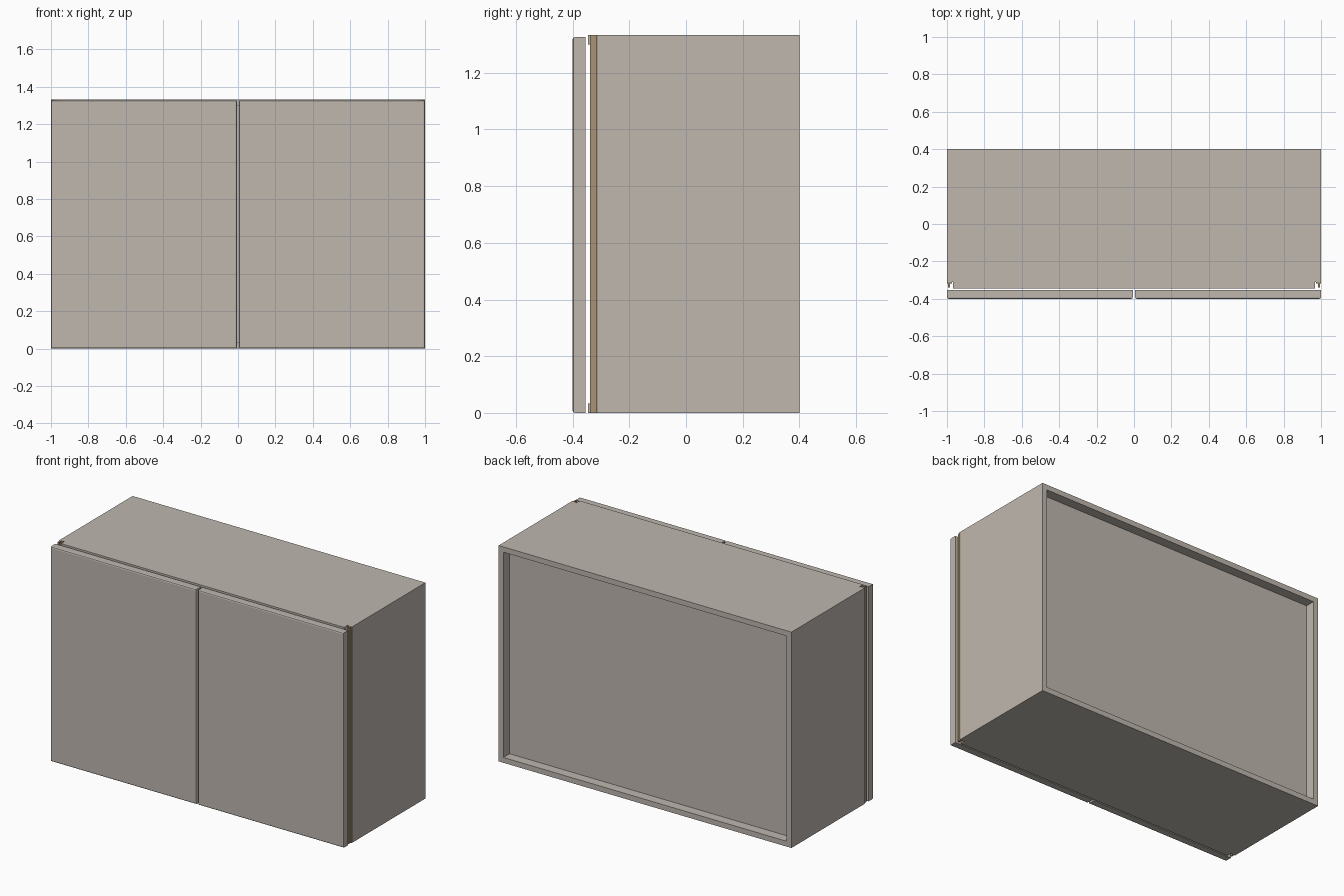
import bpy, bmesh

if "Cube" in bpy.data.objects:
    bpy.data.objects.remove(bpy.data.objects["Cube"])


def material(name, rgb):
    m = bpy.data.materials.new(name)
    m.diffuse_color = (*rgb, 1)
    m.use_nodes = True
    m.node_tree.nodes["Principled BSDF"].inputs["Base Color"].default_value = m.diffuse_color
    return m


GREIGE = material("greige_laminate", (0.52, 0.475, 0.43))
BROWN = material("brown_edge_strip", (0.40, 0.29, 0.185))

H = 1.333      # cabinet height
T = 0.033      # panel thickness
BACK = 0.40    # rear edge of the carcass
FRONT = -0.346  # front edge of top and bottom panels


def finish(bm, name, mat):
    bmesh.ops.recalc_face_normals(bm, faces=bm.faces)
    mesh = bpy.data.meshes.new(name)
    bm.to_mesh(mesh)
    bm.free()
    mesh.materials.append(mat)
    ob = bpy.data.objects.new(name, mesh)
    bpy.context.collection.objects.link(ob)
    return ob


def box(name, x, y, z, mat=GREIGE, bevel=0):
    bm = bmesh.new()
    bmesh.ops.create_cube(bm, size=1)
    for v in bm.verts:
        for i, (a, b) in enumerate((x, y, z)):
            v.co[i] = a if v.co[i] < 0 else b
    if bevel:
        # soften only the edges around the front face
        edges = [e for e in bm.edges if all(v.co.y < y[0] + 1e-5 for v in e.verts)]
        bmesh.ops.bevel(bm, geom=edges, offset=bevel, segments=2, profile=0.5, affect='EDGES')
    return finish(bm, name, mat)


def post(name, points, z0, z1, mat):
    bm = bmesh.new()
    face = bm.faces.new([bm.verts.new((px, py, z0)) for px, py in points])
    top = bmesh.ops.extrude_face_region(bm, geom=[face])
    bmesh.ops.translate(bm, vec=(0, 0, z1 - z0),
                        verts=[g for g in top["geom"] if isinstance(g, bmesh.types.BMVert)])
    return finish(bm, name, mat)


# Carcass: top, bottom and recessed back
inner = 1 - T
box("top_panel", (-inner, inner), (FRONT, BACK), (H - T, H))
box("bottom_panel", (-inner, inner), (FRONT, BACK), (0, T))
box("back_panel", (-inner, inner), (0.32, 0.34), (T, H - T))

for s, side in ((-1, "left"), (1, "right")):
    def span(a, b):
        return tuple(sorted((s * a, s * b)))

    # Side panel, stopping short of the front to leave the finger groove
    box(side + "_side_panel", span(inner, 1), (-0.311, BACK), (0, H))

    # L-shaped brown strip lining the groove
    outline = [(0.972, -0.311), (1.0, -0.311), (1.0, -0.318), (0.994, -0.318),
               (0.994, -0.339), (0.985, -0.339), (0.985, -0.318), (0.972, -0.318)]
    post(side + "_groove_strip", [(s * px, py) for px, py in outline], 0, H, BROWN)

    # Door with softened front edges
    box(side + "_door", span(0.006, 1), (-0.40, -0.354), (0, 1.326), bevel=0.008)
